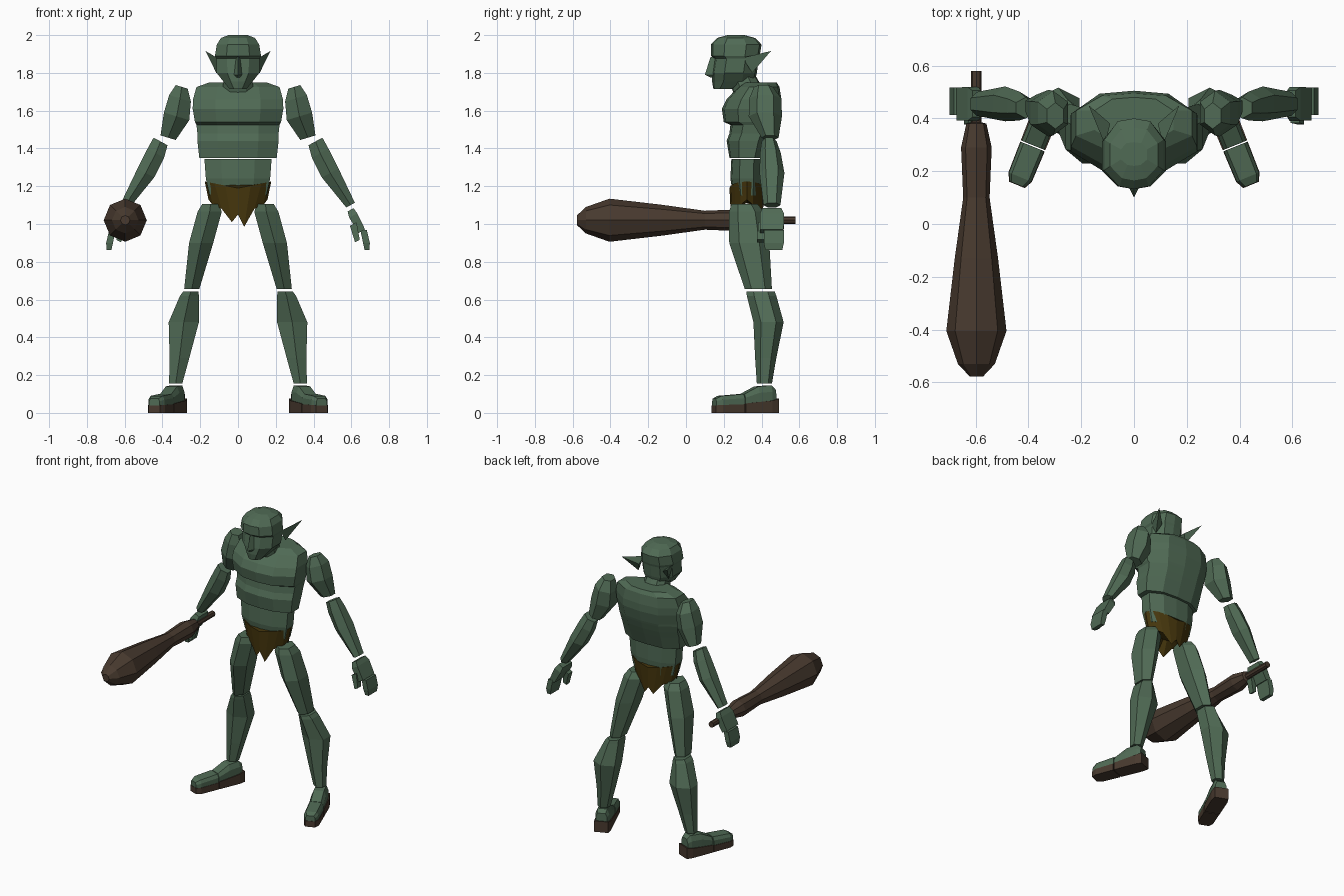
import bpy, bmesh, math
from mathutils import Vector

cube = bpy.data.objects.get("Cube")
if cube:
    bpy.data.objects.remove(cube, do_unlink=True)


def material(name, color):
    m = bpy.data.materials.new(name)
    m.use_nodes = True
    m.diffuse_color = (*color, 1)
    node = next(n for n in m.node_tree.nodes if n.type == 'BSDF_PRINCIPLED')
    node.inputs["Base Color"].default_value = (*color, 1)
    return m


SKIN = material("green_skin", (0.08, 0.145, 0.09))
WOOD = material("dark_brown", (0.065, 0.042, 0.028))
CLOTH = material("ochre_cloth", (0.062, 0.038, 0.004))
X, Y, Z = Vector((1, 0, 0)), Vector((0, 1, 0)), Vector((0, 0, 1))


def loft(name, rings, mat, mirror=False):
    """Skin a list of equal point rings, cap the ends."""
    bm = bmesh.new()
    flip = -1 if mirror else 1
    rows = [[bm.verts.new((p[0] * flip, p[1], p[2])) for p in r] for r in rings]
    n = len(rows[0])
    for a, b in zip(rows, rows[1:]):
        for i in range(n):
            j = (i + 1) % n
            bm.faces.new((a[i], a[j], b[j], b[i]))
    bm.faces.new(rows[0])
    bm.faces.new(rows[-1])
    bmesh.ops.recalc_face_normals(bm, faces=bm.faces)
    mesh = bpy.data.meshes.new(name)
    bm.to_mesh(mesh)
    bm.free()
    mesh.materials.append(mat)
    ob = bpy.data.objects.new(name, mesh)
    bpy.context.collection.objects.link(ob)
    return ob


def pair(name, rings, mat):
    loft("left_" + name, rings, mat)
    loft("right_" + name, rings, mat, True)


def ngon(c, ru, rv, u=X, v=Y, n=6, start=90):
    """Polygon ring with half sizes ru and rv along u and v."""
    angles = [math.radians(start + 360 * i / n) for i in range(n)]
    mu = max(abs(math.cos(a)) for a in angles)
    mv = max(abs(math.sin(a)) for a in angles)
    return [Vector(c) + u * (ru * math.cos(a) / mu) + v * (rv * math.sin(a) / mv)
            for a in angles]


def body_ring(z, w, front, back):
    """Ten-sided body section, symmetric in x."""
    d = back - front
    half = [(0.5 * w, front + 0.04 * d), (w, front + 0.27 * d),
            (w, back - 0.3 * d), (0.55 * w, back - 0.04 * d)]
    return ([(0, front, z)] + [(x, y, z) for x, y in half] + [(0, back, z)]
            + [(-x, y, z) for x, y in reversed(half)])


def limb(name, rings, u=X, v=Y, n=6, start=90, mat=SKIN):
    pair(name, [ngon(r[:3], r[3], r[4], u, v, n, start) for r in rings], mat)


# Torso with overhanging chest
loft("torso", [body_ring(*r) for r in (
    (1.35, .205, .23, .42), (1.44, .215, .215, .455), (1.48, .215, .23, .47),
    (1.525, .22, .235, .485), (1.54, .228, .20, .49), (1.61, .24, .19, .505),
    (1.66, .238, .215, .505), (1.725, .22, .275, .495), (1.75, .15, .31, .48))], SKIN)
loft("belly", [body_ring(*r) for r in (
    (1.15, .15, .25, .40), (1.24, .17, .235, .41), (1.345, .178, .24, .41))], SKIN)
loft("neck", [body_ring(1.66, .09, .26, .44), body_ring(1.80, .07, .22, .36)], SKIN)

# Head, brow ledge, nose and ears
loft("head", [body_ring(*r) for r in (
    (1.715, .045, .145, .27), (1.755, .078, .138, .365), (1.80, .113, .14, .375),
    (1.875, .115, .152, .385), (1.89, .122, .132, .39), (1.95, .112, .132, .40),
    (1.985, .09, .165, .365), (2.0, .05, .22, .31))], SKIN)
loft("nose", [[(0, .13, 1.885), (.012, .16, 1.885), (-.012, .16, 1.885)],
              [(0, .10, 1.79), (.03, .16, 1.79), (-.03, .16, 1.79)],
              [(0, .13, 1.775), (.02, .16, 1.775), (-.02, .16, 1.775)]], SKIN)
ear_root = [Vector(p) for p in ((.11, .30, 1.88), (.115, .35, 1.80), (.09, .38, 1.86))]
ear_tip = Vector((.172, .45, 1.916))
pair("ear", [ear_root, [ear_tip.lerp(p, .01) for p in ear_root]], SKIN)

# Ragged loincloth: hem height and width pull follow the distance from the middle
hem = [(1.05, 1), (.985, .5), (1.08, .72), (1.10, .85), (1.13, .92)]
rims = [[], [], []]
for i in range(16):
    a = i * math.pi / 8
    step = min(i % 8, 8 - i % 8)
    z, pull = hem[step]
    z += 0.025 if i in (7, 9, 15) else 0
    x, y = math.sin(a), -math.cos(a)
    rims[0].append((.176 * x, .322 + .092 * y, 1.19 + .035 * abs(x)))
    rims[1].append((.17 * x * pull, .322 + .085 * y, z))
    rims[2].append((.07 * x, .322 + .04 * y, 1.11))
loft("loincloth", rims, CLOTH)

# Legs
limb("thigh", ((.145, .31, 1.105, .045, .07), (.15, .32, 1.065, .064, .092),
               (.195, .335, .90, .064, .106), (.245, .383, .655, .04, .072)))
limb("shin", ((.25, .395, .642, .04, .075), (.257, .40, .62, .05, .078),
              (.287, .437, .48, .08, .08), (.31, .422, .29, .052, .056),
              (.33, .415, .155, .035, .04)))

# Feet, laid out along a direction that turns outward
toward = Vector((.375, -.927, 0))
across = Vector((.927, .375, 0))
heel = Vector((.315, .465, 0))


def foot(name, stations, mat, taper):
    rings = []
    for s, w, low, high in stations:
        mid = low + .6 * (high - low)
        outline = [(-w, low), (w, low), (w, mid), (w * taper, high),
                   (-w * taper, high), (-w, mid)]
        rings.append([heel + toward * s + across * a + Z * z for a, z in outline])
    pair(name, rings, mat)


foot("foot", ((0, .036, .06, .125), (.025, .044, .06, .146), (.10, .046, .055, .14),
              (.18, .046, .05, .10)), SKIN, .7)
foot("toes", ((.185, .048, .045, .10), (.31, .046, .04, .09), (.34, .03, .04, .075)),
     SKIN, .75)
foot("heel_sole", ((-.012, .044, 0, .075), (.03, .052, 0, .065), (.18, .05, 0, .05)), WOOD, 1)
foot("toe_sole", ((.185, .05, 0, .046), (.31, .048, 0, .042), (.342, .032, 0, .04)), WOOD, 1)

# Arms
limb("upper_arm", ((.298, .41, 1.726, .033, .05), (.307, .42, 1.665, .06, .085),
                   (.325, .42, 1.57, .07, .088), (.37, .445, 1.457, .042, .045)),
     Vector((.957, 0, .29)))
slant = Vector((.878, 0, .478))
limb("forearm", ((.41, .44, 1.437, .042, .04), (.435, .447, 1.375, .05, .055),
                 (.488, .455, 1.27, .05, .066), (.596, .455, 1.1, .026, .045)), slant)

# Hands
limb("palm", ((.596, .455, 1.075, .018, .05), (.61, .455, 1.045, .024, .064),
              (.655, .455, .962, .02, .062)), slant, n=4, start=45)
limb("fingers", ((.665, .465, .967, .017, .053), (.68, .465, .90, .018, .053),
                 (.683, .465, .862, .013, .045)), n=4, start=45)
limb("thumb", ((.61, .405, 1.0, .02, .022), (.632, .395, .91, .014, .018)),
     slant, n=4, start=45)

# Club lying front to back in the right hand
club = ((-.578, .025), (-.53, .07), (-.405, .114), (-.13, .082), (.10, .05),
        (.29, .058), (.38, .038), (.385, .02), (.58, .02))
loft("club", [ngon((-.597, y, 1.02), r, r, X, Z, 8, 0) for y, r in club], WOOD)
